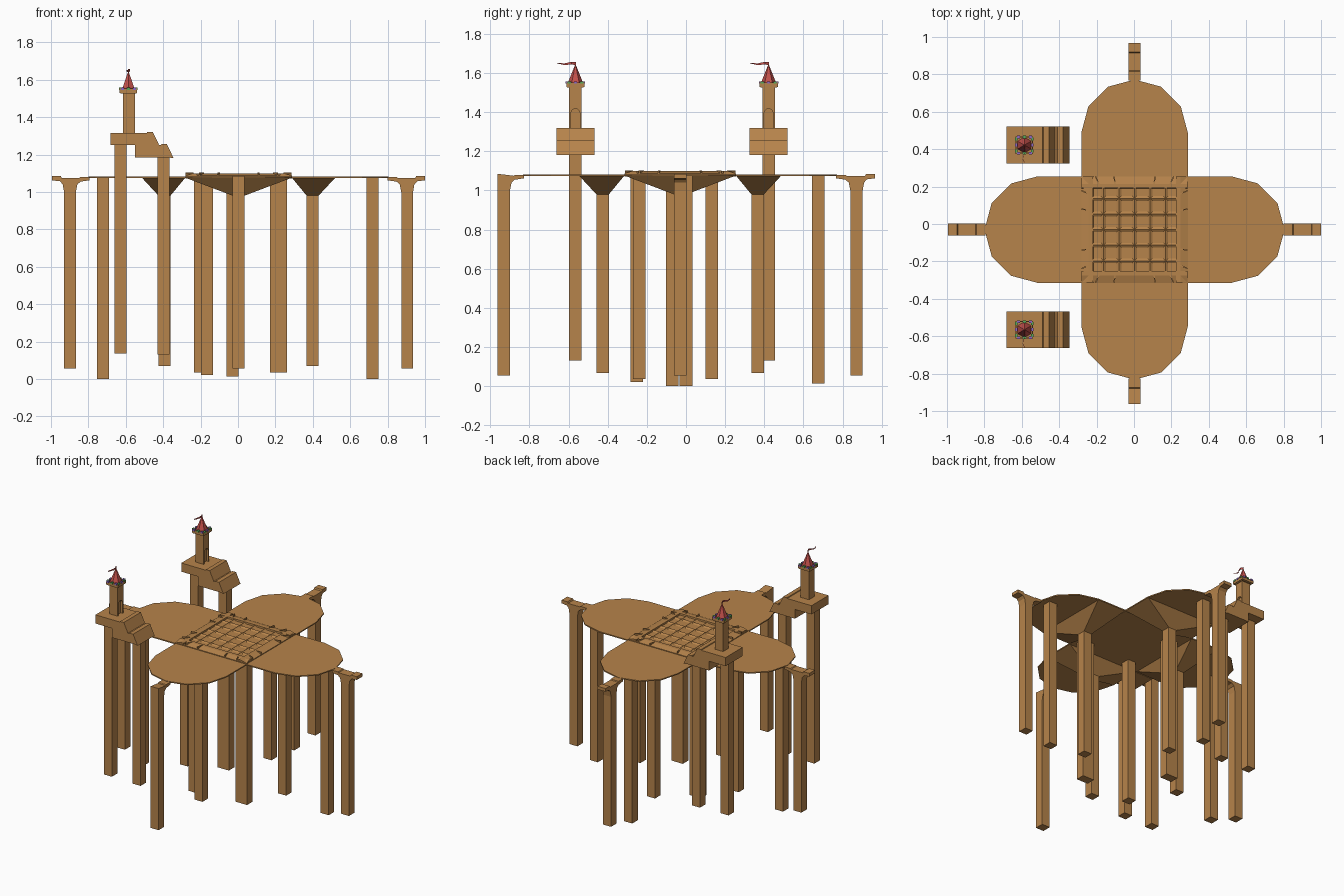
import bpy, bmesh, math
from mathutils import Matrix, Vector

if "Cube" in bpy.data.objects:
    bpy.data.objects.remove(bpy.data.objects["Cube"])

def mat(name, c):
    m = bpy.data.materials.new(name)
    m.diffuse_color = (*c, 1)
    m.use_nodes = True
    m.node_tree.nodes["Principled BSDF"].inputs["Base Color"].default_value = m.diffuse_color
    return m

WOOD = mat("wood", (0.47, 0.23, 0.07))
RED = mat("red", (0.55, 0.08, 0.07))
GREEN = mat("green", (0.1, 0.4, 0.1))
PURPLE = mat("purple", (0.28, 0.14, 0.55))
CY = -0.03  # centre of the cross in y

def finish(name, bm, m, M=None):
    if M is not None:
        bm.transform(M)
    bmesh.ops.recalc_face_normals(bm, faces=bm.faces)
    me = bpy.data.meshes.new(name)
    bm.to_mesh(me)
    bm.free()
    me.materials.append(m)
    ob = bpy.data.objects.new(name, me)
    bpy.context.collection.objects.link(ob)
    return ob

def prism(name, pts, axis, a, b, m=WOOD, M=None):
    """Extrude a 2D outline along an axis from a to b."""
    put = {'z': lambda p, d: (p[0], p[1], d),
           'y': lambda p, d: (p[0], d, p[1]),
           'x': lambda p, d: (d, p[0], p[1])}[axis]
    bm = bmesh.new()
    lo = [bm.verts.new(put(p, a)) for p in pts]
    hi = [bm.verts.new(put(p, b)) for p in pts]
    bm.faces.new(lo)
    bm.faces.new(hi)
    n = len(pts)
    for i in range(n):
        bm.faces.new((lo[i], lo[(i + 1) % n], hi[(i + 1) % n], hi[i]))
    return finish(name, bm, m, M)

def box(name, x0, x1, y0, y1, z0, z1, m=WOOD, M=None):
    return prism(name, [(x0, y0), (x1, y0), (x1, y1), (x0, y1)], 'z', z0, z1, m, M)

def column(name, x, y, z0, z1, hx=0.032, hy=0.032):
    return box(name, x - hx, x + hx, y - hy, y + hy, z0, z1)

# four petals, each with a funnel, a column and a bracketed end post
R = 0.285
for side, deg in (("east", 0), ("north", 90), ("west", 180), ("south", 270)):
    M = Matrix.Translation((0.003, CY, 0)) @ Matrix.Rotation(math.radians(deg), 4, 'Z')
    outline = [(R, -R)] + [(0.517 + R * math.cos(math.radians(t)), R * math.sin(math.radians(t)))
                           for t in range(-90, 91, 30)] + [(R, R)]
    prism(side + "_petal_deck", outline, 'z', 1.074, 1.082, WOOD, M)
    # funnel under the rectangular half of the deck
    bm = bmesh.new()
    top = [bm.verts.new(v) for v in ((R, -R, 1.076), (0.517, -R, 1.076), (0.517, R, 1.076), (R, R, 1.076))]
    low = [bm.verts.new((0.396 + sx * 0.032, sy * 0.032, 0.98))
           for sx, sy in ((-1, -1), (1, -1), (1, 1), (-1, 1))]
    bm.faces.new(top)
    bm.faces.new(low)
    for i in range(4):
        bm.faces.new((top[i], top[(i + 1) % 4], low[(i + 1) % 4], low[i]))
    finish(side + "_petal_funnel", bm, WOOD, M)
    box(side + "_petal_column", 0.364, 0.428, -0.032, 0.032, 0.068, 0.985, WOOD, M)
    # end post: arms curve out of the shaft, the south one only inwards
    c0, c1 = (0.87, 0.933)
    prof = [(c0, 0.055), (c1, 0.055)]
    if side == "south":
        prof += [(c1, 1.085)]
    else:
        prof += [(c1, 1.0), (0.94, 1.04), (0.955, 1.057), (0.997, 1.062), (0.997, 1.085), (0.95, 1.085), (0.945, 1.075)]
    prof += [(0.85, 1.075), (0.845, 1.08), (0.797, 1.08), (0.797, 1.062), (0.845, 1.055), (0.862, 1.04), (c0, 1.0)]
    prism(side + "_end_post", prof, 'y', -0.032, 0.032, WOOD, M)

# extra supporting columns
column("outer_column_east", 0.72, 0.0, 0.0, 1.076)
column("outer_column_west", -0.722, -0.07, 0.0, 1.076)
column("outer_column_north", -0.03, 0.675, 0.013, 1.076)
column("inner_column_southwest", -0.167, -0.252, 0.02, 1.078)
column("inner_column_southeast", 0.217, -0.24, 0.035, 1.078, 0.046)
column("inner_column_northwest", -0.19, 0.132, 0.035, 1.078, 0.046)

# central waffle deck: grid whose cells are inset and sunk
C = Matrix.Translation((0.003, CY, 0))
box("centre_slab", -R, R, -R, R, 1.072, 1.08, WOOD, C)
bm = bmesh.new()
bmesh.ops.create_grid(bm, x_segments=6, y_segments=6, size=0.25)
bmesh.ops.translate(bm, verts=bm.verts, vec=(0, 0, 1.095))
cells = list(bm.faces)
bmesh.ops.inset_individual(bm, faces=cells, thickness=0.018, depth=-0.008)
finish("waffle_floor", bm, WOOD, C)

# rim rails with short ribs round the central deck
for k in range(4):
    M = C @ Matrix.Rotation(k * math.pi / 2, 4, 'Z')
    prism("rim_rail_%d" % k, [(-0.285, 1.08), (-0.22, 1.08), (-0.222, 1.099), (-0.245, 1.099), (-0.285, 1.087)],
          'x', -0.283, 0.283, WOOD, M)
    for s in (-1, 1):
        for u, lean in ((0.10, 0.006), (0.185, 0.02)):
            pts = [(s * u, -0.24), (s * (u + 0.007), -0.24),
                   (s * (u + lean + 0.007), -0.283), (s * (u + lean), -0.283)]
            prism("rim_rib", pts, 'z', 1.085, 1.103, WOOD, M)

# two watch towers on the west side
for tag, ty in (("north", 0.422), ("south", -0.565)):
    T = Matrix.Translation((0, ty, 0))
    n = tag + "_tower_"
    box(n + "outer_column", -0.66, -0.597, -0.032, 0.032, 0.135, 1.26, WOOD, T)
    box(n + "inner_column", -0.43, -0.366, -0.032, 0.032, 0.13, 1.19, WOOD, T)
    # stepped base with sloping steps
    prism(n + "base", [(-0.683, 1.252), (-0.683, 1.315), (-0.488, 1.315), (-0.44, 1.252), (-0.405, 1.25),
                       (-0.36, 1.185), (-0.55, 1.185), (-0.55, 1.252)], 'y', -0.098, 0.098, WOOD, T)
    for i, (px, pz) in enumerate(((-0.485, 1.32), (-0.41, 1.255))):
        prism(n + "step_%d" % i, [(px, pz), (px + 0.03, pz), (px + 0.066, pz - 0.075), (px + 0.04, pz - 0.071),
                                  (px - 0.005, pz - 0.01)], 'y', -0.098, 0.098, WOOD, T)
    # shaft with an arched doorway recess facing the deck
    box(n + "shaft", -0.616, -0.565, -0.032, 0.032, 1.31, 1.532, WOOD, T)
    arch = [(0.023 * math.cos(math.radians(a)), 1.395 + 0.023 * math.sin(math.radians(a))) for a in range(0, 181, 30)]
    prism(n + "doorway", [(-0.032, 1.31), (-0.032, 1.532), (0.032, 1.532), (0.032, 1.31), (0.023, 1.31)]
          + arch + [(-0.023, 1.31)], 'x', -0.566, -0.55, WOOD, T)
    # balcony: floor and low parapet walls
    A = Matrix.Translation((-0.586, ty, 0))
    box(n + "balcony", -0.042, 0.042, -0.042, 0.042, 1.525, 1.54, WOOD, A)
    for k in range(4):
        B = A @ Matrix.Rotation(k * math.pi / 2, 4, 'Z')
        box(n + "parapet", -0.047, 0.047, 0.04, 0.047, 1.53, 1.552, WOOD, B)
        for j, u in enumerate((-0.032, 0.0, 0.032)):
            c = GREEN if (j + k) % 2 else PURPLE
            box(n + "flower", u - 0.008, u + 0.008, 0.036, 0.05, 1.546, 1.558, c, B)
    # six sided roof, pole and waving pennant
    bm = bmesh.new()
    bmesh.ops.create_cone(bm, cap_ends=True, segments=6, radius1=0.042, radius2=0.002, depth=0.1)
    finish(n + "roof", bm, RED, A @ Matrix.Translation((0, 0, 1.592)))
    box(n + "flag_pole", -0.002, 0.002, -0.002, 0.002, 1.63, 1.657, RED, A)
    bm = bmesh.new()
    rows = []
    for i in range(6):
        h = 0.008 * (1 - 0.8 * i / 5)
        z = 1.648 + 0.003 * math.sin(i * 1.6)
        x = 0.009 * math.sin(i * 1.3)
        rows.append([bm.verts.new((x + d, -0.019 * i, z + e * h))
                     for d, e in ((-0.001, -1), (0.001, -1), (0.001, 1), (-0.001, 1))])
    for a, b in zip(rows, rows[1:]):
        for i in range(4):
            bm.faces.new((a[i], a[(i + 1) % 4], b[(i + 1) % 4], b[i]))
    bm.faces.new(rows[0])
    bm.faces.new(rows[-1])
    finish(n + "pennant", bm, RED, A)
